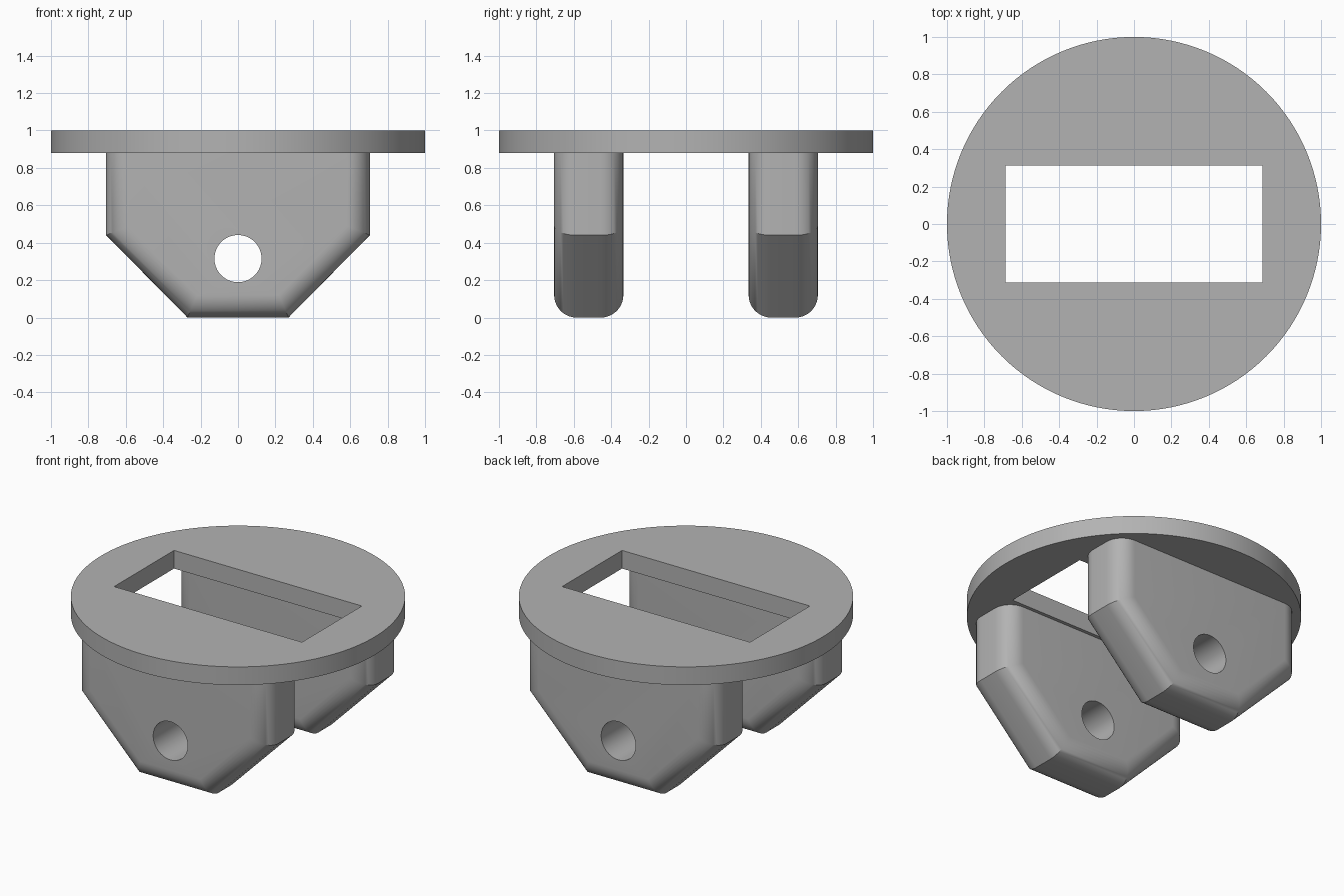
import bpy
import bmesh
from math import radians
from mathutils import Matrix, Vector

cube = bpy.data.objects.get("Cube")
if cube:
    bpy.data.objects.remove(cube, do_unlink=True)

grey = bpy.data.materials.new("plain grey")
grey.use_nodes = True
COLOUR = (0.45, 0.45, 0.45, 1)
grey.diffuse_color = COLOUR
grey.node_tree.nodes["Principled BSDF"].inputs["Base Color"].default_value = COLOUR


def make_object(name, bm):
    bmesh.ops.recalc_face_normals(bm, faces=bm.faces)
    mesh = bpy.data.meshes.new(name)
    bm.to_mesh(mesh)
    bm.free()
    mesh.materials.append(grey)
    obj = bpy.data.objects.new(name, mesh)
    bpy.context.collection.objects.link(obj)
    return obj


def cylinder(name, radius, depth, matrix, segments):
    bm = bmesh.new()
    bmesh.ops.create_cone(bm, cap_ends=True, segments=segments, radius1=radius,
                          radius2=radius, depth=depth, matrix=matrix)
    return make_object(name, bm)


def box(name, size, centre):
    bm = bmesh.new()
    bmesh.ops.create_cube(bm, size=1, matrix=Matrix.Translation(centre) @ Matrix.Diagonal((*size, 1)))
    return make_object(name, bm)


def finish(obj, cutter):
    """Cut the opening, remove the cutter and shade with sharp corners kept."""
    mod = obj.modifiers.new("opening", 'BOOLEAN')
    mod.operation = 'DIFFERENCE'
    mod.solver = 'EXACT'
    mod.object = cutter
    bpy.ops.object.select_all(action='DESELECT')
    obj.select_set(True)
    bpy.context.view_layer.objects.active = obj
    bpy.ops.object.modifier_apply(modifier=mod.name)
    bpy.data.objects.remove(cutter, do_unlink=True)
    bpy.ops.object.shade_smooth_by_angle(angle=radians(30))


# Round top plate with a rectangular opening
PLATE_BOTTOM = 0.88
plate = cylinder("top_plate", 1, 1 - PLATE_BOTTOM,
                 Matrix.Translation((0, 0, (1 + PLATE_BOTTOM) / 2)), 128)
finish(plate, box("plate_cutter", (1.372, 0.625, 1), (0, 0, 0.94)))

# Lug outline, right half from top to bottom, mirrored for the left
HALF = [(0.705, PLATE_BOTTOM), (0.705, 0.44), (0.27, 0)]
OUTLINE = HALF + [(-x, z) for x, z in reversed(HALF)]
THICKNESS = 0.37


def lug(name, y):
    bm = bmesh.new()
    face = bm.faces.new([bm.verts.new((x, y - THICKNESS / 2, z)) for x, z in OUTLINE])
    out = bmesh.ops.extrude_face_region(bm, geom=[face])
    moved = [v for v in out["geom"] if isinstance(v, bmesh.types.BMVert)]
    bmesh.ops.translate(bm, verts=moved, vec=Vector((0, THICKNESS, 0)))
    # Round every rim edge except those against the plate
    rim = [e for e in bm.edges
           if abs(e.verts[0].co.y - e.verts[1].co.y) < 0.01
           and min(v.co.z for v in e.verts) < PLATE_BOTTOM - 0.01]
    bmesh.ops.bevel(bm, geom=rim, offset=0.12, offset_type='OFFSET',
                    segments=10, profile=0.5, affect='EDGES')
    obj = make_object(name, bm)
    # Pin hole through the lug
    turn = Matrix.Translation((0, y, 0.315)) @ Matrix.Rotation(radians(90), 4, 'X')
    finish(obj, cylinder(name + "_cutter", 0.126, 1, turn, 64))


lug("front_lug", -0.52)
lug("back_lug", 0.52)
